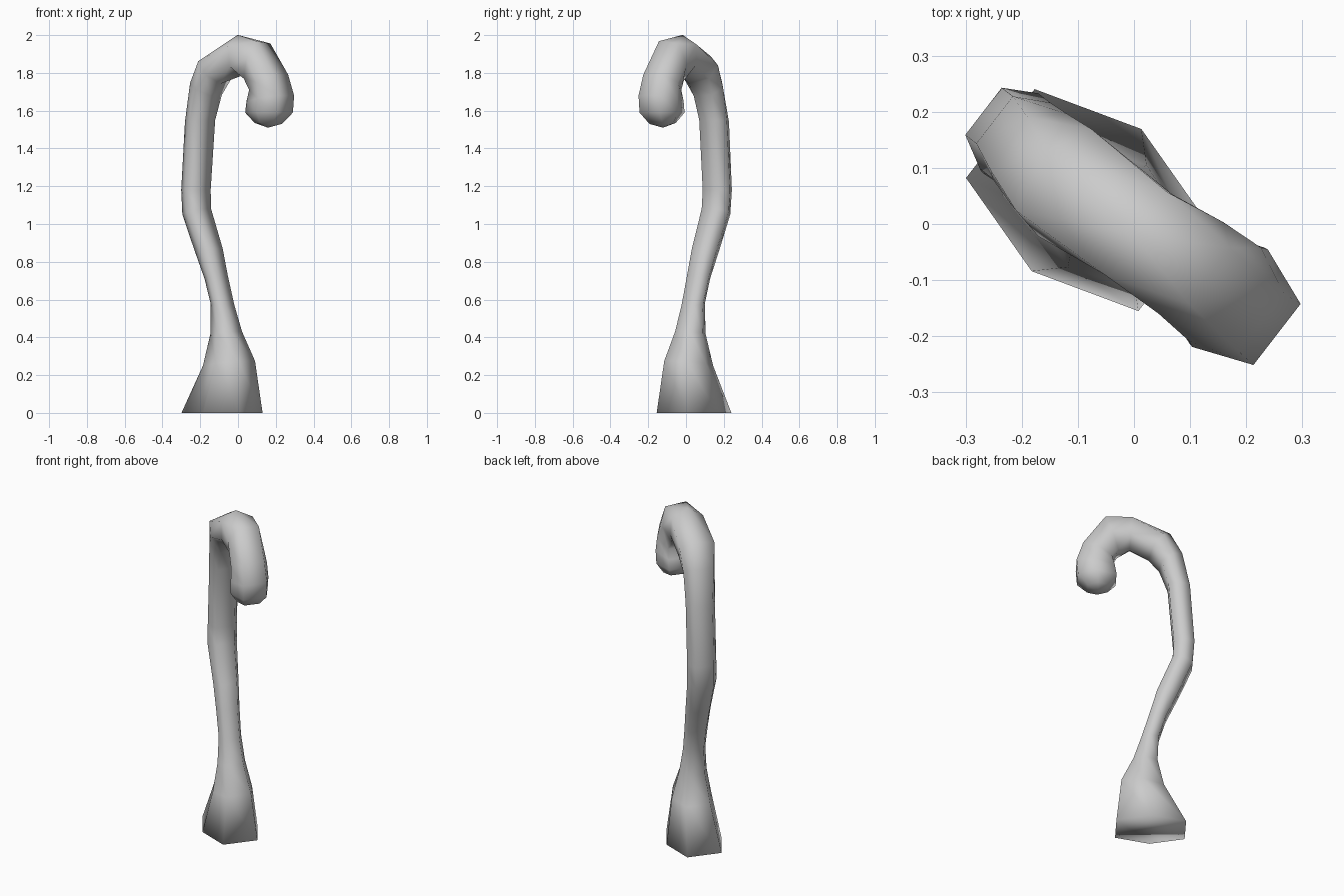
import bpy, bmesh, math
from mathutils import Vector

if "Cube" in bpy.data.objects:
    bpy.data.objects.remove(bpy.data.objects["Cube"])

# The crook bends in one vertical plane: D runs along it, N across it
D = Vector((0.79, -0.61, 0)).normalized()
N = Vector((0.61, 0.79, 0)).normalized()

# Sections: outer rail (d, z), inner rail (d, z), half width, sideways offset, twist
SECTIONS = [
    (-.287, 0, .101, 0, .16, -.018, 0),
    (-.165, .25, .072, .275, .115, -.018, 0),
    (-.13, .42, .004, .43, .08, -.02, 0),
    (-.137, .58, -.04, .57, .065, -.02, 0),
    (-.177, .71, -.088, .73, .068, -.018, 0),
    (-.245, .86, -.128, .87, .074, -.013, 0),
    (-.325, 1.05, -.215, 1.08, .085, -.008, 0),
    (-.335, 1.18, -.22, 1.18, .085, -.005, 0),
    (-.310, 1.54, -.19, 1.55, .085, -.005, 0),
    (-.265, 1.75, -.145, 1.68, .095, -.012, 8),
    (-.20, 1.885, -.085, 1.745, .108, -.017, 20),
    (.01, 2.0, .025, 1.785, .1, -.01, 32),
    (.165, 1.965, .09, 1.76, .1, 0, 54),
    (.285, 1.79, .125, 1.71, .105, 0, 60),
    (.322, 1.68, .11, 1.65, .11, 0, 60),
    (.315, 1.59, .1, 1.59, .108, 0, 60),
    (.26, 1.53, .145, 1.535, .07, 0, 60),
]

bm = bmesh.new()


def ring(od, oz, idd, iz, w, off, twist):
    """Hexagonal section between the two rails, turned by twist degrees."""
    outer = D * od + Vector((0, 0, oz))
    inner = D * idd + Vector((0, 0, iz))
    mid, half = (outer + inner) / 2, (outer - inner) / 2
    reach = 1.155 - .155 * (30 - abs(twist - 30)) / 30
    verts = []
    for i in range(6):
        a = math.radians(30 + 60 * i - twist)
        s = math.sin(a)
        side = s * (1.5 - .5 * abs(s)) * w + off
        verts.append(bm.verts.new(mid + half * (math.cos(a) * reach) + N * side))
    return verts


# Crook body
rings = [ring(*s) for s in SECTIONS]
for a, b in zip(rings, rings[1:]):
    for i in range(6):
        j = (i + 1) % 6
        bm.faces.new((a[i], a[j], b[j], b[i]))

# Flat foot and rounded tip
bm.faces.new(rings[0])
tip = bm.verts.new(D * .2 + Vector((0, 0, 1.51)))
for i in range(6):
    bm.faces.new((rings[-1][i], rings[-1][(i + 1) % 6], tip))
bmesh.ops.recalc_face_normals(bm, faces=bm.faces)

# Smooth all over, foot included
for f in bm.faces:
    f.smooth = True

mesh = bpy.data.meshes.new("crook")
bm.to_mesh(mesh)
bm.free()
crook = bpy.data.objects.new("crook", mesh)
bpy.context.collection.objects.link(crook)
